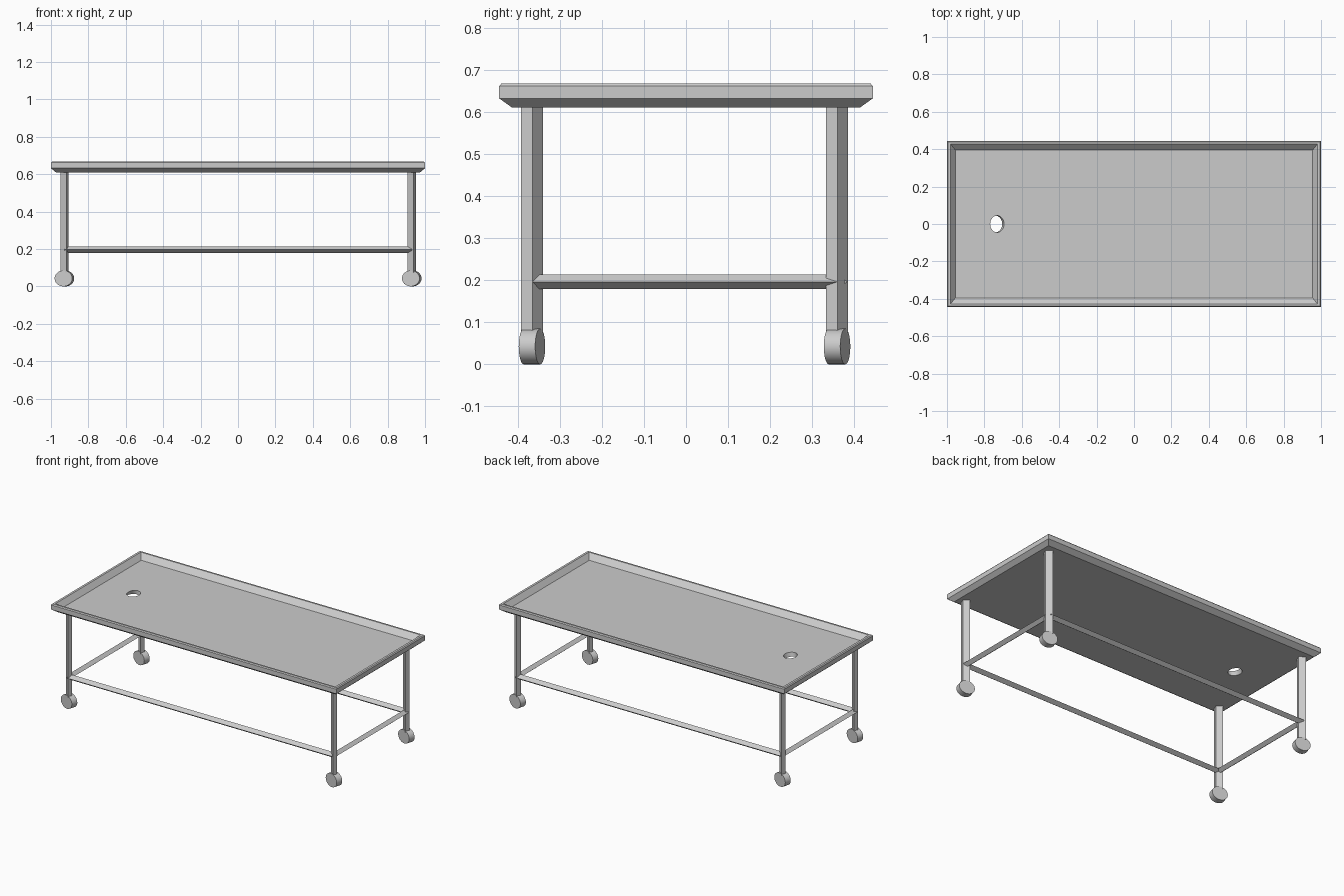
import bpy, bmesh, math
from mathutils import Matrix, Vector

if "Cube" in bpy.data.objects:
    bpy.data.objects.remove(bpy.data.objects["Cube"])


def make_object(name, bm, smooth=False):
    bmesh.ops.recalc_face_normals(bm, faces=bm.faces)
    mesh = bpy.data.meshes.new(name)
    bm.to_mesh(mesh)
    bm.free()
    obj = bpy.data.objects.new(name, mesh)
    bpy.context.collection.objects.link(obj)
    bpy.ops.object.select_all(action='DESELECT')
    bpy.context.view_layer.objects.active = obj
    obj.select_set(True)
    if smooth:
        bpy.ops.object.shade_smooth_by_angle(angle=math.radians(30))
    return obj


def loft(name, rings, smooth=False):
    """Join equal rings of points into a closed solid."""
    bm = bmesh.new()
    loops = [[bm.verts.new(p) for p in ring] for ring in rings]
    n = len(loops[0])
    for a, b in zip(loops, loops[1:]):
        for i in range(n):
            j = (i + 1) % n
            bm.faces.new((a[i], a[j], b[j], b[i]))
    bm.faces.new(loops[0])
    bm.faces.new(loops[-1])
    return make_object(name, bm, smooth)


def disc(name, centre, u, v, axis, segments=32):
    """Elliptical cylinder: radii u and v, extruded by +-axis."""
    c, u, v, axis = map(Vector, (centre, u, v, axis))
    angles = [2 * math.pi * i / segments for i in range(segments)]
    rings = [[c + s * axis + math.cos(t) * u + math.sin(t) * v for t in angles]
             for s in (-1, 1)]
    return loft(name, rings, True)


# Tray top: underside chamfer, outer rim, rim lip, sloping inner wall, floor
profile = [(0.974, 0.413, 0.61), (1, 0.444, 0.632), (1, 0.444, 0.661),
           (0.995, 0.439, 0.667), (0.981, 0.428, 0.667), (0.955, 0.395, 0.635)]
tray = loft("tray_top", [[(-x, -y, z), (x, -y, z), (x, y, z), (-x, y, z)]
                         for x, y, z in profile])

# Drain hole, leaning slightly
cutter = disc("drain_cutter", (-0.737, 0, 0.622), (0.037, 0, 0), (0, 0.045, 0),
              (0.016, 0, 0.04))
cutter.hide_render = True
cut = tray.modifiers.new("drain_hole", 'BOOLEAN')
cut.operation = 'DIFFERENCE'
cut.solver = 'EXACT'
cut.object = cutter
bpy.context.view_layer.objects.active = tray
bpy.ops.object.modifier_apply(modifier=cut.name)
bpy.data.objects.remove(cutter)

XS = {"left": -0.928, "right": 0.929}
YS = {"front": -0.366, "back": 0.359}

# Diamond-section legs and wheels
leg_section = [(0.0105, -0.0265), (0.0215, 0.001), (-0.0105, 0.0265), (-0.0215, -0.001)]
for sx, x in XS.items():
    for sy, y in YS.items():
        loft(f"{sy}_{sx}_leg", [[(x + dx, y + dy, z) for dx, dy in leg_section]
                                for z in (0.075, 0.615)])
        disc(f"{sy}_{sx}_wheel", (x, y, 0.0425), (0.047, -0.012, 0),
             (0, 0, 0.0425), (0.0055, 0.0195, 0))

# Diamond-section rails between the legs
diamond = [(1, 0), (0, 1), (-1, 0), (0, -1)]
for sy, y in YS.items():
    loft(f"{sy}_rail", [[(x, y + 0.024 * a, 0.196 + 0.0175 * b) for a, b in diamond]
                        for x in XS.values()])
for sx, x in XS.items():
    loft(f"{sx}_rail", [[(x + 0.0213 * a, y, 0.196 + 0.0175 * b) for a, b in diamond]
                        for y in YS.values()])
